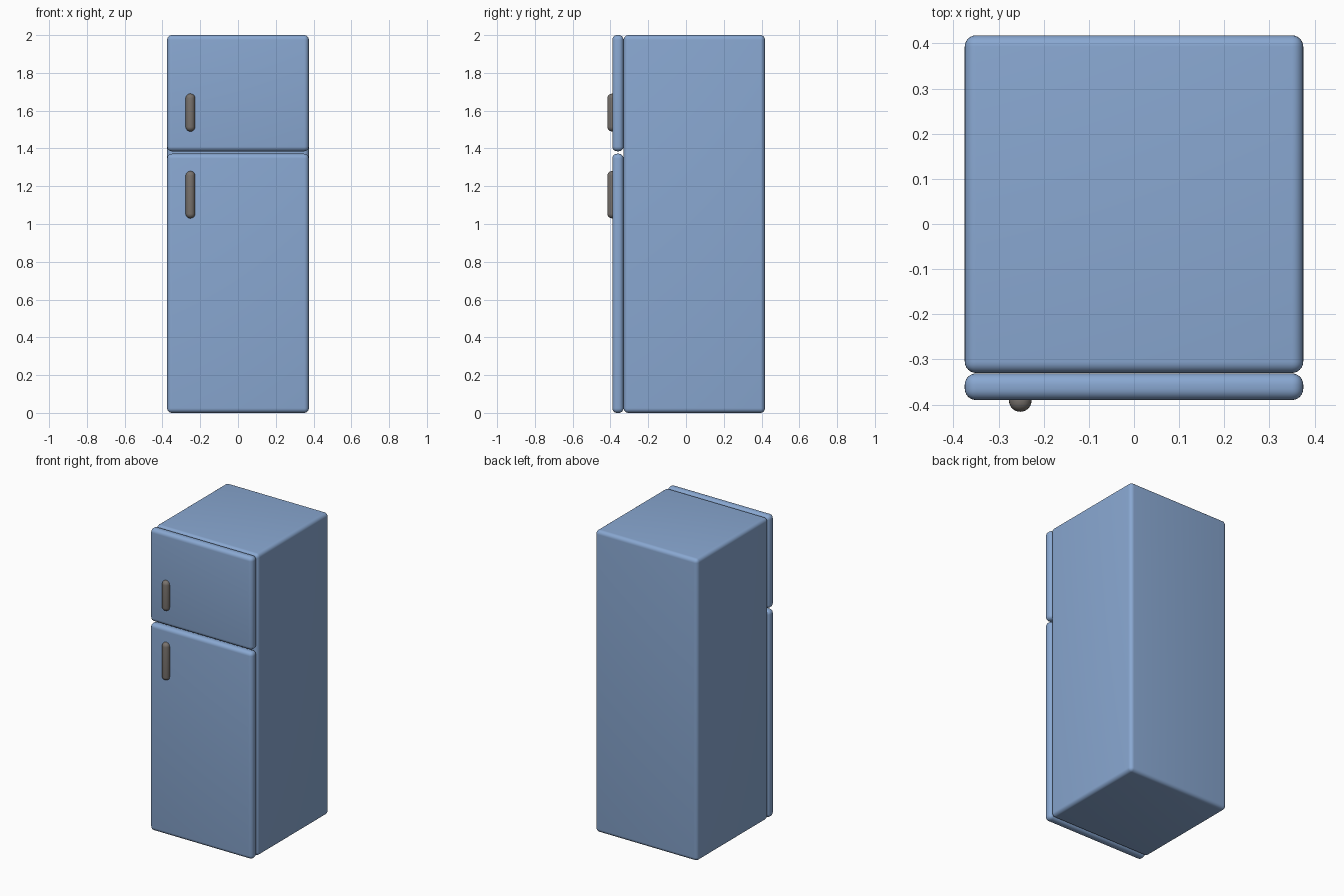
import bpy
import math

if "Cube" in bpy.data.objects:
    bpy.data.objects.remove(bpy.data.objects["Cube"])


def material(name, color):
    m = bpy.data.materials.new(name)
    m.diffuse_color = color
    m.use_nodes = True
    m.node_tree.nodes["Principled BSDF"].inputs["Base Color"].default_value = m.diffuse_color
    return m


blue = material("blue_enamel", (0.25, 0.39, 0.64, 1))
grey = material("handle_grey", (0.19, 0.17, 0.155, 1))


def rounded_box(name, x, y, z, radius, mat, segments=6):
    """Box spanning the (min, max) ranges x, y, z with rounded edges."""
    ranges = (x, y, z)
    bpy.ops.mesh.primitive_cube_add(size=1, location=[(a + b) / 2 for a, b in ranges])
    ob = bpy.context.object
    ob.name = name
    ob.scale = [b - a for a, b in ranges]
    bpy.ops.object.transform_apply(location=False, rotation=False, scale=True)
    bevel = ob.modifiers.new("rounding", 'BEVEL')
    bevel.width = radius
    bevel.segments = segments
    bpy.ops.object.modifier_apply(modifier=bevel.name)
    bpy.ops.object.shade_smooth_by_angle(angle=math.radians(40))
    ob.data.materials.append(mat)
    return ob


WIDTH = (-0.375, 0.375)
DOOR_Y = (-0.39, -0.331)
HANDLE_X = (-0.277, -0.227)
HANDLE_Y = (-0.416, -0.366)

# Cabinet
rounded_box("cabinet", WIDTH, (-0.33, 0.418), (0, 2), 0.025, blue)

# Doors, each with a half-sunk pill-shaped handle
for name, door_z, handle_z in (
    ("freezer", (1.385, 2.0), (1.49, 1.69)),
    ("fridge", (0.0, 1.372), (1.03, 1.28)),
):
    rounded_box(name + "_door", WIDTH, DOOR_Y, door_z, 0.025, blue)
    rounded_box(name + "_handle", HANDLE_X, HANDLE_Y, handle_z, 0.0245, grey)
